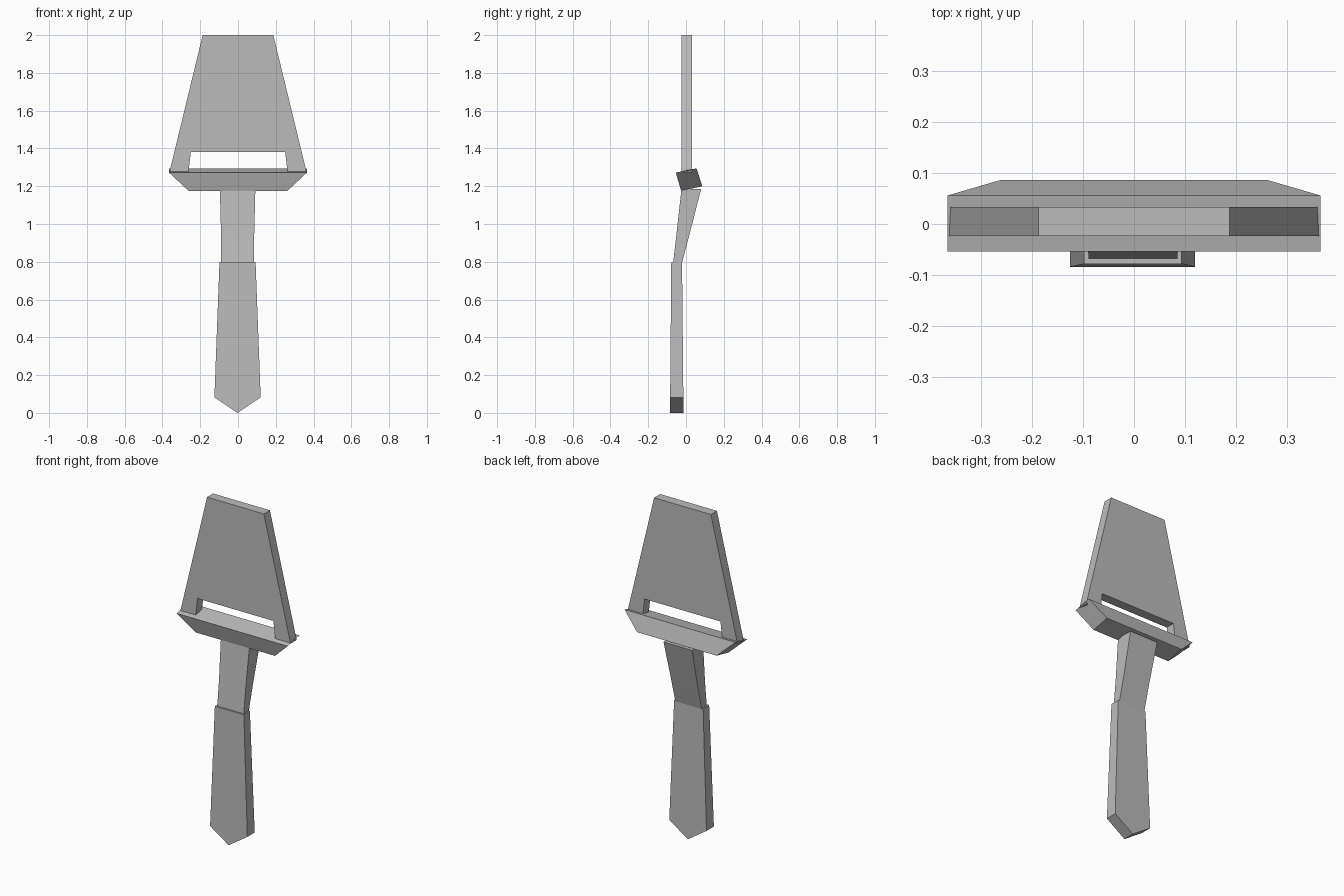
import bpy, bmesh

if "Cube" in bpy.data.objects:
    bpy.data.objects.remove(bpy.data.objects["Cube"])

steel = bpy.data.materials.new("grey_steel")
steel.diffuse_color = (0.5, 0.5, 0.5, 1)
steel.use_nodes = True
steel.node_tree.nodes["Principled BSDF"].inputs["Base Color"].default_value = steel.diffuse_color


def build(name, rings, cap=True):
    """Skin a list of matching point rings into a closed solid."""
    bm = bmesh.new()
    loops = [[bm.verts.new(p) for p in ring] for ring in rings]
    n = len(loops[0])
    for a, b in zip(loops, loops[1:]):
        for i in range(n):
            j = (i + 1) % n
            bm.faces.new((a[i], a[j], b[j], b[i]))
    bm.faces.new(loops[0])
    bm.faces.new(loops[-1])
    bmesh.ops.recalc_face_normals(bm, faces=bm.faces)
    mesh = bpy.data.meshes.new(name)
    bm.to_mesh(mesh)
    bm.free()
    mesh.materials.append(steel)
    obj = bpy.data.objects.new(name, mesh)
    bpy.context.collection.objects.link(obj)
    return obj


def plate(outline, y_of_z):
    """Front and back rings of an (x, z) outline, depth set by height."""
    return [[(x, y_of_z(z)[side], z) for x, z in outline] for side in (0, 1)]


# tapered blade with the slicing slot between two short legs
half = [(0.187, 2.0), (0.363, 1.275), (0.262, 1.275), (0.25, 1.38)]
blade = half + [(-x, z) for x, z in reversed(half)]
build("blade", plate(blade, lambda z: (-0.024, 0.033)))

# tilted cutting bar, narrower along its lower edge
section = [(-0.054, 1.272, 0.365), (0.056, 1.295, 0.365),
           (0.086, 1.2, 0.262), (-0.026, 1.176, 0.262)]
build("cutting_bar", [[(s * w, y, z) for y, z, w in section] for s in (-1, 1)])

# bent neck: (z, half width, front y, back y)
neck = [(0.78, 0.087, -0.07, -0.025), (0.95, 0.088, -0.05, 0.02),
        (1.185, 0.094, -0.024, 0.08)]
build("neck", [[(-w - 0.002, f, z), (w - 0.002, f, z),
                (w - 0.002, b, z), (-w - 0.002, b, z)] for z, w, f, b in neck])

# flared handle with a pointed end
grip = [(-0.098, 0.8), (0.093, 0.8), (0.12, 0.082), (-0.003, 0.0), (-0.125, 0.082)]
build("handle", plate(grip, lambda z: (-0.078, -0.021) if z > 0.5 else (-0.084, -0.014)))
